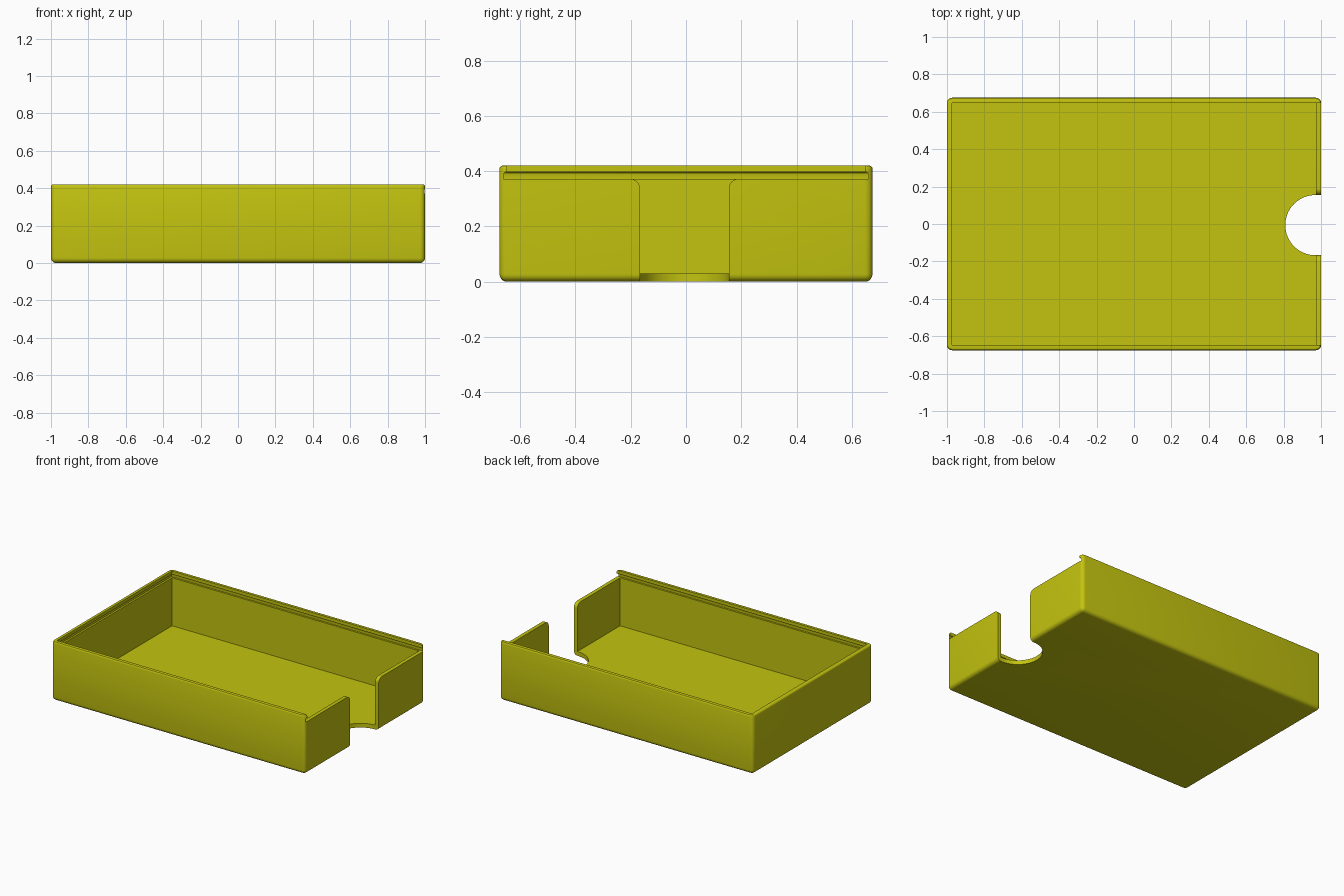
import bpy, bmesh, math

if "Cube" in bpy.data.objects:
    bpy.data.objects.remove(bpy.data.objects["Cube"])

HX, HY, H = 1.0, 0.675, 0.42      # outer half sizes and height
IX, IY, FLOOR = 0.973, 0.648, 0.03  # inner half sizes and floor thickness
RAIL = 0.372                      # height of the lid groove floor
NY, NR = -0.006, 0.161            # finger notch centre and radius

yellow = bpy.data.materials.new("yellow_plastic")
yellow.diffuse_color = (0.55, 0.55, 0.005, 1)
yellow.use_nodes = True
yellow.node_tree.nodes["Principled BSDF"].inputs["Base Color"].default_value = yellow.diffuse_color


def finish(bm, name):
    bmesh.ops.recalc_face_normals(bm, faces=bm.faces[:])
    me = bpy.data.meshes.new(name)
    bm.to_mesh(me)
    bm.free()
    ob = bpy.data.objects.new(name, me)
    bpy.context.collection.objects.link(ob)
    me.materials.append(yellow)
    return ob


def block(lo, hi):
    bm = bmesh.new()
    bmesh.ops.create_cube(bm, size=1)
    for v in bm.verts:
        v.co = [(a + b) / 2 + c * (b - a) for a, b, c in zip(lo, hi, v.co)]
    return bm


def round_edges(bm, test, radius, segments):
    edges = [e for e in bm.edges if test(e)]
    bmesh.ops.bevel(bm, geom=edges, offset=radius, segments=segments,
                    profile=0.5, affect='EDGES')


def prism(points, offset):
    bm = bmesh.new()
    face = bm.faces.new([bm.verts.new(p) for p in points])
    ext = bmesh.ops.extrude_face_region(bm, geom=[face])
    bmesh.ops.translate(bm, vec=offset,
                        verts=[v for v in ext["geom"] if isinstance(v, bmesh.types.BMVert)])
    return bm


# Outer shell: rounded sides and base, finer rounding on the rim
def on_top(e):
    return all(v.co.z > H - 0.001 for v in e.verts)


bm = block((-HX, -HY, 0), (HX, HY, H))
round_edges(bm, lambda e: not on_top(e), 0.027, 5)
round_edges(bm, lambda e: on_top(e) and len(e.link_faces) == 2
            and any(abs(f.normal.z) < 0.5 for f in e.link_faces), 0.011, 3)
tray = finish(bm, "tray")

cutters = []
# Storage cavity
cutters.append(finish(block((-IX, -IY, FLOOR), (IX, IY, 0.6)), "cavity_cutter"))

# Lid groove with rounded ceiling, open at the right end
bm = block((-0.986, -0.661, RAIL), (1.2, 0.661, 0.397))
round_edges(bm, lambda e: all(v.co.z > 0.39 for v in e.verts), 0.011, 3)
cutters.append(finish(bm, "groove_cutter"))

# Lid opening above the right wall
cutters.append(finish(block((0.9, -IY, 0.38), (1.2, IY, 0.6)), "opening_cutter"))

# Finger notch in the right wall, flared at its top corners
R = 0.035
arc = [(NR + R - R * math.cos(a), RAIL - R + R * math.sin(a))
       for a in [i * math.pi / 16 for i in range(9)]]
side = [(NR, -0.1)] + arc + [(NR + R, 0.385)]
outline = [(0.968, NY + y, z) for y, z in side]
outline += [(0.968, NY - y, z) for y, z in reversed(side)]
cutters.append(finish(prism(outline, (0.2, 0, 0)), "notch_cutter"))

# Half-round bite in the floor
circle = [(0.97 + NR * math.cos(a), NY + NR * math.sin(a), -0.1)
          for a in [i * math.tau / 64 for i in range(64)]]
cutters.append(finish(prism(circle, (0, 0, 0.3)), "floor_bite_cutter"))

# Carve the tray, then discard the cutters
bpy.context.view_layer.objects.active = tray
tray.select_set(True)
for c in cutters:
    c.hide_render = True
    mod = tray.modifiers.new(c.name, 'BOOLEAN')
    mod.operation, mod.solver, mod.object = 'DIFFERENCE', 'EXACT', c
    bpy.ops.object.modifier_apply(modifier=mod.name)
    bpy.data.objects.remove(c)

bpy.ops.object.shade_smooth_by_angle(angle=math.radians(30))
